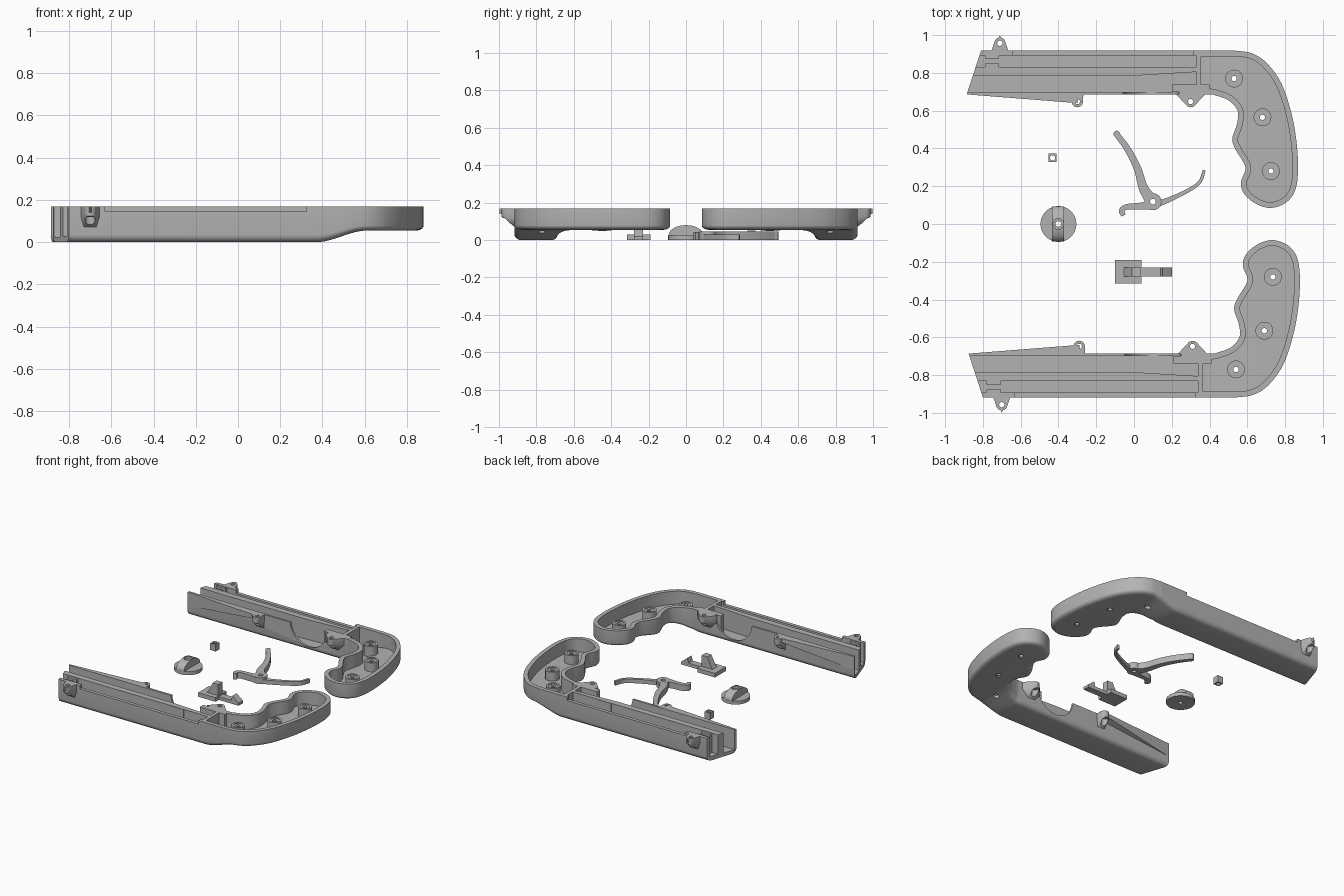
import bpy, bmesh, math
from mathutils import Vector, Matrix

if "Cube" in bpy.data.objects:
    bpy.data.objects.remove(bpy.data.objects["Cube"])

grey = bpy.data.materials.new("plain grey")
grey.use_nodes = True
grey.diffuse_color = (0.45, 0.45, 0.45, 1)
grey.node_tree.nodes["Principled BSDF"].inputs["Base Color"].default_value = (0.45, 0.45, 0.45, 1)


def make(name, bm):
    bmesh.ops.recalc_face_normals(bm, faces=bm.faces)
    mesh = bpy.data.meshes.new(name)
    bm.to_mesh(mesh)
    bm.free()
    mesh.materials.append(grey)
    ob = bpy.data.objects.new(name, mesh)
    bpy.context.collection.objects.link(ob)
    return ob


def prism(name, pts, z0, z1):
    bm = bmesh.new()
    low = [bm.verts.new((x, y, z0)) for x, y in pts]
    top = [bm.verts.new((x, y, z1)) for x, y in pts]
    bm.faces.new(low)
    bm.faces.new(top)
    for i in range(len(pts)):
        bm.faces.new((low[i - 1], low[i], top[i], top[i - 1]))
    return make(name, bm)


def box(name, x0, x1, y0, y1, z0, z1):
    return prism(name, [(x0, y0), (x1, y0), (x1, y1), (x0, y1)], z0, z1)


def circle(x, y, r, n=32):
    return [(x + r * math.cos(math.tau * i / n), y + r * math.sin(math.tau * i / n)) for i in range(n)]


def rod(name, x, y, r, z0, z1):
    return prism(name, circle(x, y, r), z0, z1)


def boolean(ob, others, mode="DIFFERENCE"):
    for other in others:
        mod = ob.modifiers.new("bool", "BOOLEAN")
        mod.operation, mod.object, mod.solver = mode, other, "EXACT"
        bpy.context.view_layer.objects.active = ob
        bpy.ops.object.modifier_apply(modifier=mod.name)
        bpy.data.objects.remove(other)
    return ob


def smooth(ob):
    bpy.ops.object.select_all(action="DESELECT")
    ob.select_set(True)
    bpy.context.view_layer.objects.active = ob
    bpy.ops.object.shade_smooth_by_angle(angle=math.radians(35))


def spline(pts, steps=5):
    p = [Vector(q) for q in pts]
    p = [2 * p[0] - p[1]] + p + [2 * p[-1] - p[-2]]
    out = []
    for a, b, c, d in zip(p, p[1:], p[2:], p[3:]):
        for i in range(steps):
            t = i / steps
            out.append(0.5 * (2 * b + (c - a) * t + (2 * a - 5 * b + 4 * c - d) * t * t
                              + (3 * b - a - 3 * c + d) * t ** 3))
    return out + [p[-2]]


def inset(pts, dist):
    # Outline runs clockwise, so inward is to the right of travel
    out = []
    for i, p in enumerate(pts):
        a = (p - pts[i - 1]).normalized()
        b = (pts[(i + 1) % len(pts)] - p).normalized()
        na, nb = Vector((a.y, -a.x)), Vector((b.y, -b.x))
        out.append(p + (na + nb) * dist / (1 + na.dot(nb)))
    return out


def lift(ob):
    # The underside climbs from the barrel to the slimmer grip
    bm = bmesh.new()
    bm.from_mesh(ob.data)
    for i in range(13):
        bmesh.ops.bisect_plane(bm, geom=bm.verts[:] + bm.edges[:] + bm.faces[:],
                               plane_co=(0.36 + 0.02 * i, 0, 0), plane_no=(1, 0, 0))
    for v in bm.verts:
        t = min(1, max(0, (v.co.x - 0.36) / 0.24))
        if v.co.z < TOP:
            v.co.z += 0.055 * t * t * (3 - 2 * t) * (1 - v.co.z / TOP)
    bm.to_mesh(ob.data)
    bm.free()
    return ob


TOP, WALL, ROUND = 0.17, 0.03, 0.035
GRIP = [(0.53, 0.918), (0.62, 0.905), (0.7, 0.855), (0.78, 0.745), (0.835, 0.58), (0.862, 0.42),
        (0.868, 0.27), (0.85, 0.17), (0.8, 0.11), (0.72, 0.085), (0.64, 0.11), (0.58, 0.165),
        (0.567, 0.225), (0.59, 0.3), (0.54, 0.39), (0.52, 0.45), (0.545, 0.53), (0.548, 0.6),
        (0.5, 0.655), (0.42, 0.685)]


def shell():
    outline = [Vector((-1.1, 0.685)), Vector((-1.1, 0.918))] + spline(GRIP)
    # Outer body with a rounded lower edge
    bm = bmesh.new()
    rings = []
    for k in range(6):
        a = math.pi / 2 * k / 5
        z = ROUND * (1 - math.cos(a))
        rings.append([bm.verts.new((p.x, p.y, z)) for p in inset(outline, ROUND * (1 - math.sin(a)))])
    rings.append([bm.verts.new((p.x, p.y, TOP)) for p in outline])
    for low, high in zip(rings, rings[1:]):
        for i in range(len(low)):
            bm.faces.new((low[i - 1], low[i], high[i], high[i - 1]))
    bm.faces.new(rings[0])
    bm.faces.new(rings[-1])
    body = lift(make("grip_shell", bm))
    # Hollow grip, barrel channels, lowered lip, slanted end and thumb cutout
    hollow = [p for p in inset(outline, WALL) if p.x > 0.36]
    hollow = [(0.355, 0.888)] + hollow + [(0.355, 0.72)]
    arch = prism("arch", circle(0.09, 0.18, 0.15, 48), -0.72, -0.6)
    arch.data.transform(Matrix.Rotation(math.pi / 2, 4, "X"))
    boolean(body, [
        lift(prism("hollow", hollow, 0.03, 0.3)),
        box("rod_channel", -1.2, 0.33, 0.83, 0.893, 0.03, 0.3),
        prism("wide_channel", [(-1.2, 0.7), (0.33, 0.7), (0.33, 0.805), (0, 0.785), (-1.2, 0.785)], 0.025, 0.3),
        box("lip", -0.64, 0.315, 0.893, 1, 0.145, 0.3),
        prism("end", [(-0.886, 0.685), (-0.81, 0.918), (-0.745, 1.12), (-1.4, 1.12), (-1.4, 0.5), (-0.946, 0.5)], -1, 1),
        arch])
    # Screw posts
    extras = []
    for x, y in ((0.53, 0.77), (0.68, 0.565), (0.725, 0.28)):
        post = rod("post", x, y, 0.047, 0.06, 0.14)
        boolean(post, [rod("pocket", x, y, 0.032, 0.135, 0.2), rod("hole", x, y, 0.014, 0, 0.3)])
        boolean(body, [rod("hole", x, y, 0.02, -0.1, 0.3)])
        extras.append(post)
    # Tapered screw ears on the sides
    for x, y, wall, half in ((-0.71, 0.957, 0.915, 0.045), (-0.3, 0.648, 0.688, 0.032), (0.3, 0.648, 0.688, 0.078)):
        bm = bmesh.new()
        for px, py in circle(x, y, 0.03, 24):
            for z in (0.125, TOP):
                bm.verts.new((px, py, z))
        for s in (-1, 1):
            bm.verts.new((x + s * half, wall, TOP))
            bm.verts.new((x + s * half, wall, 0.12))
            bm.verts.new((x + s * 0.03, wall, 0.07))
        bmesh.ops.convex_hull(bm, input=bm.verts)
        ear = make("ear", bm)
        extras.append(boolean(ear, [rod("hole", x, y, 0.014, 0, 0.3), rod("recess", x, y, 0.024, 0, 0.135)]))
    extras.append(prism("ear_tip", [(-0.72, 0.98), (-0.7, 0.98), (-0.71, 0.998)], 0.14, TOP))
    # Tapering side fin
    bm = bmesh.new()
    for x, y, z in ((-0.884, 0.686, 0.07), (-0.884, 0.686, TOP), (-0.3, 0.64, 0.145), (-0.3, 0.64, TOP),
                    (-0.29, 0.69, 0.13), (-0.29, 0.69, TOP), (-0.88, 0.69, 0.07), (-0.88, 0.69, TOP)):
        bm.verts.new((x, y, z))
    bmesh.ops.convex_hull(bm, input=bm.verts)
    extras.append(make("fin", bm))
    # Inner supports
    extras += [box("pivot_block", 0.2, 0.4, 0.7, 0.738, 0.02, TOP),
               box("stop", 0.02, 0.135, 0.808, 0.832, 0.1, 0.168),
               box("front_guide", -0.79, -0.715, 0.825, 0.85, 0.02, 0.165),
               box("front_guide", -0.79, -0.715, 0.877, 0.897, 0.02, 0.165)]
    bpy.ops.object.select_all(action="DESELECT")
    for ob in extras + [body]:
        ob.select_set(True)
    bpy.context.view_layer.objects.active = body
    bpy.ops.object.join()
    return body


# Two mirrored halves
back_half = shell()
back_half.name = "back_half_shell"
front_half = back_half.copy()
front_half.data = back_half.data.copy()
front_half.name = "front_half_shell"
bpy.context.collection.objects.link(front_half)
front_half.data.transform(Matrix.Translation((0.01, 0, 0)) @ Matrix.Scale(-1, 4, (0, 1, 0)))
front_half.data.flip_normals()

# Trigger lever with curved blade, hook and spring arm


def ribbon(name, pts, widths, z0, z1):
    path, left, right = spline([(*p, w) for p, w in zip(pts, widths)]), [], []
    for i, p in enumerate(path):
        d = (path[min(i + 1, len(path) - 1)] - path[max(i - 1, 0)]).to_2d().normalized()
        n = Vector((-d.y, d.x)) * p.z / 2
        left.append(p.to_2d() + n)
        right.append(p.to_2d() - n)
    return prism(name, left + right[::-1], z0, z1)


trigger = ribbon("trigger", [(-0.095, 0.48), (-0.03, 0.39), (0.02, 0.29), (0.05, 0.19), (0.1, 0.115)],
                 (0.03, 0.035, 0.04, 0.05, 0.07), 0, 0.045)
boolean(trigger, [rod("hub", 0.1, 0.118, 0.045, 0, 0.046), rod("tip", -0.092, 0.477, 0.017, 0, 0.045),
                  ribbon("hook", [(0.1, 0.1), (0.03, 0.095), (-0.04, 0.09), (-0.066, 0.07), (-0.055, 0.045)],
                         (0.05, 0.035, 0.03, 0.028, 0.025), 0, 0.044),
                  ribbon("spring", [(0.11, 0.1), (0.2, 0.135), (0.3, 0.185), (0.35, 0.225), (0.372, 0.285)],
                         (0.035, 0.025, 0.02, 0.018, 0.016), 0, 0.03)], "UNION")
boolean(trigger, [rod("hole", 0.1, 0.118, 0.015, -0.1, 0.2)])

# Round knob with a domed finger ridge
knob = rod("knob", -0.4, 0, 0.095, 0, 0.025)
ridge = prism("ridge", [(-0.093, 0.02)] + [(0.093 * math.cos(a), 0.025 + 0.055 * math.sin(a))
              for a in [math.pi * (1 - i / 16) for i in range(17)]] + [(0.093, 0.02)], -0.435, -0.37)
ridge.data.transform(Matrix(((0, 0, 1, 0), (1, 0, 0, 0), (0, 1, 0, 0), (0, 0, 0, 1))))
boolean(knob, [ridge], "UNION")
boolean(knob, [rod("hole", -0.4, 0, 0.015, -0.1, 0.2), rod("recess", -0.4, 0, 0.028, 0.06, 0.2)])

# Sliding catch with an upright and a hooked arm
slider = box("slider", -0.1, 0.04, -0.315, -0.19, 0, 0.03)
profile = [(-0.06, 0.02), (-0.04, 0.05), (-0.01, 0.11), (0.035, 0.11), (0.035, 0.025), (0.14, 0.025),
           (0.15, 0.06), (0.2, 0.02), (0.2, 0), (-0.06, 0)]
arm = prism("arm", profile, 0.23, 0.278)
arm.data.transform(Matrix.Rotation(math.pi / 2, 4, "X"))
boolean(slider, [arm], "UNION")

# Small square spacer
spacer = box("spacer", -0.453, -0.409, 0.328, 0.372, 0, 0.05)
boolean(spacer, [rod("hole", -0.431, 0.35, 0.014, -0.1, 0.2)])

for ob in (back_half, front_half, trigger, knob, slider, spacer):
    smooth(ob)
